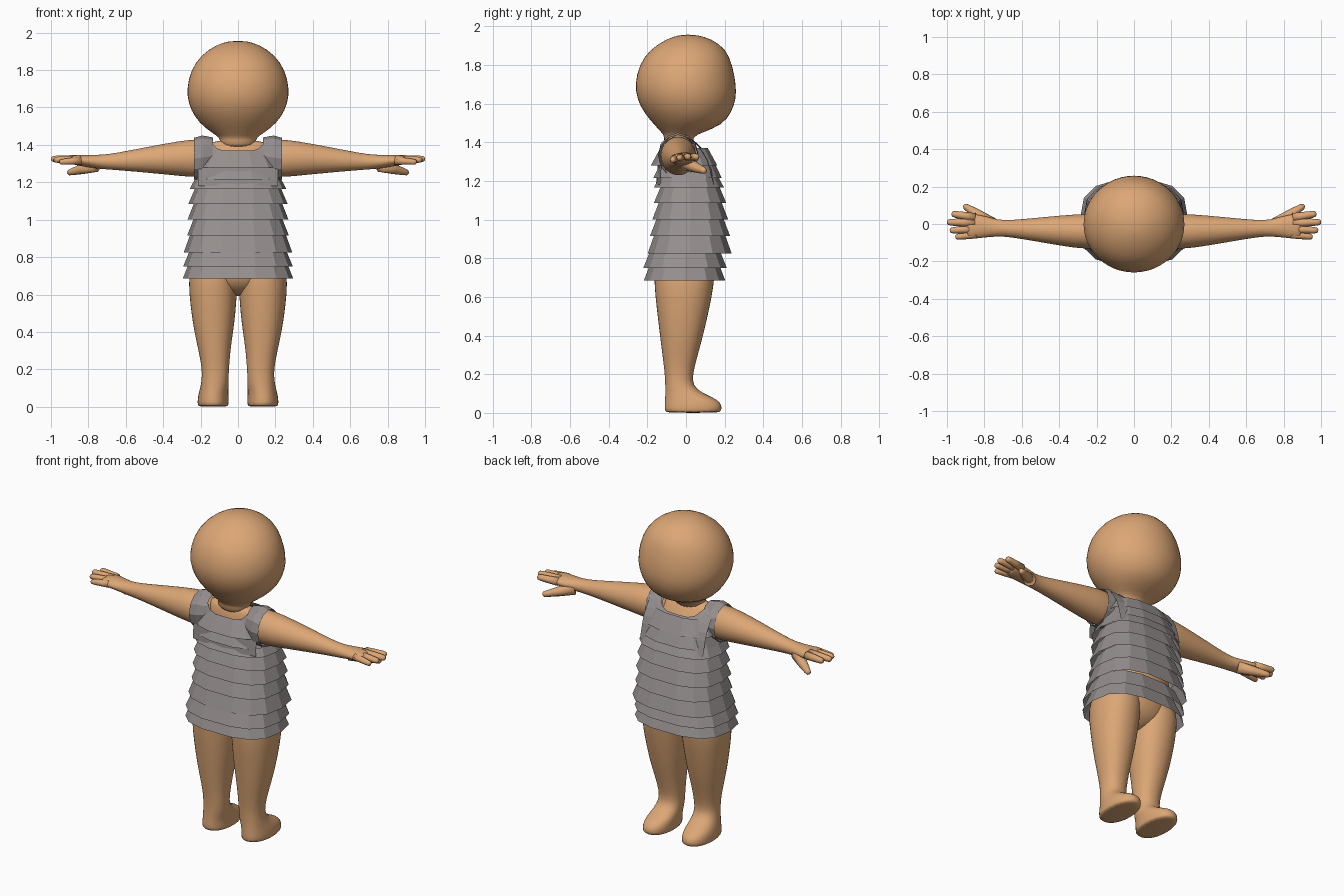
import bpy, math
from mathutils import Vector

if "Cube" in bpy.data.objects:
    bpy.data.objects.remove(bpy.data.objects["Cube"])


def material(name, rgb):
    m = bpy.data.materials.new(name)
    m.diffuse_color = (*rgb, 1)
    m.use_nodes = True
    m.node_tree.nodes["Principled BSDF"].inputs["Base Color"].default_value = m.diffuse_color
    return m


SKIN = material("warm skin", (0.72, 0.385, 0.18))
CLOTH = material("warm grey cloth", (0.30, 0.275, 0.27))


def make(name, verts, faces, mat, smooth=False, mirror=False, subdiv=0):
    me = bpy.data.meshes.new(name)
    me.from_pydata(verts, [], faces)
    me.materials.append(mat)
    for p in me.polygons:
        p.use_smooth = smooth
    ob = bpy.data.objects.new(name, me)
    bpy.context.collection.objects.link(ob)
    if mirror:
        ob.modifiers.new("mirror", 'MIRROR').use_mirror_merge = False
    if subdiv:
        s = ob.modifiers.new("round", 'SUBSURF')
        s.levels = s.render_levels = subdiv
    return ob


def loft(name, rings, mat, caps=True, **kw):
    """Skin a list of equally sized point rings."""
    n = len(rings[0])
    faces = [(k * n + i, k * n + (i + 1) % n, (k + 1) * n + (i + 1) % n, (k + 1) * n + i)
             for k in range(len(rings) - 1) for i in range(n)]
    if caps:
        last = (len(rings) - 1) * n
        faces += [tuple(reversed(range(n))), tuple(range(last, last + n))]
    return make(name, [p for r in rings for p in r], faces, mat, **kw)


def oval(a0, a1, b0, b1, n=20, e=2.0, phase=0.0):
    """Superellipse filling the box a0..a1, b0..b1."""
    pts = []
    for i in range(n):
        t = 2 * math.pi * (i + phase) / n
        c, s = math.cos(t), math.sin(t)
        pts.append(((a0 + a1) / 2 + (a1 - a0) / 2 * math.copysign(abs(c) ** (2 / e), c),
                    (b0 + b1) / 2 + (b1 - b0) / 2 * math.copysign(abs(s) ** (2 / e), s)))
    return pts


def level(z, x0, x1, y0, y1, **kw):
    return [(x, y, z) for x, y in oval(x0, x1, y0, y1, **kw)]


def upright(x, y0, y1, z0, z1, **kw):
    return [(x, y, z) for y, z in oval(y0, y1, z0, z1, **kw)]


# head and neck: height, half width, rear, face side
head = [(1.38, .10, -.12, .04), (1.43, .095, -.11, .035), (1.447, .11, -.125, .08),
        (1.49, .18, -.165, .19), (1.55, .235, -.218, .235), (1.62, .268, -.255, .262),
        (1.70, .278, -.268, .262), (1.80, .255, -.245, .242), (1.88, .20, -.19, .21),
        (1.935, .12, -.10, .135), (1.957, .04, -.03, .05)]
loft("head", [level(z, -h, h, a, b, n=24) for z, h, a, b in head], SKIN, smooth=True, subdiv=1)

# torso under the tunic
torso = [(.59, .04, -.06, .04), (.63, .15, -.12, .10), (.68, .235, -.165, .145),
         (.80, .235, -.165, .16), (1.0, .205, -.13, .165), (1.2, .19, -.125, .12),
         (1.32, .19, -.11, .07), (1.40, .17, -.10, .02), (1.425, .13, -.08, .0)]
loft("torso", [level(z, -h, h, a, b) for z, h, a, b in torso], SKIN, smooth=True, subdiv=1)

# legs and feet: height, inner, outer, heel side, toe side
leg = [(.0, .055, .21, -.10, .17), (.008, .05, .217, -.112, .185), (.04, .05, .217, -.112, .188),
       (.07, .05, .212, -.11, .165), (.10, .05, .203, -.108, .09), (.14, .05, .195, -.108, .035),
       (.20, .048, .192, -.11, .035), (.30, .04, .212, -.123, .062), (.40, .025, .235, -.136, .09),
       (.50, .012, .25, -.148, .113), (.60, .005, .262, -.16, .135), (.70, .0, .265, -.167, .15),
       (.78, .0, .25, -.165, .15)]
loft("leg", [level(z, a, b, c, d, e=2.2) for z, a, b, c, d in leg], SKIN,
     smooth=True, mirror=True, subdiv=1)

# arms and palms: distance out, y range, z range
arm = [(.12, -.11, .03, 1.25, 1.415), (.20, -.135, .055, 1.222, 1.434), (.30, -.133, .055, 1.232, 1.425),
       (.50, -.098, .036, 1.252, 1.387), (.66, -.07, .02, 1.266, 1.355), (.73, -.066, .022, 1.27, 1.347),
       (.80, -.073, .045, 1.28, 1.347), (.86, -.08, .055, 1.29, 1.347), (.90, -.078, .052, 1.298, 1.342)]
loft("arm", [upright(*a) for a in arm], SKIN, smooth=True, mirror=True, subdiv=1)


# fingers
def finger(name, p0, p1, r0, r1):
    p0, p1 = Vector(p0), Vector(p1)
    d = p1 - p0
    side = d.cross(Vector((0, 0, 1))).normalized()
    up = side.cross(d).normalized()
    rings = []
    for t, r in ((0, r0), (.5, (r0 + r1) / 2), (.85, r1), (.96, r1 * .8), (1, r1 * .35)):
        rings.append([p0 + d * t + side * (r * a) + up * (r * b)
                      for a, b in oval(-1, 1, -1, 1, n=10)])
    loft(name, rings, SKIN, smooth=True, mirror=True)


finger("thumb", (.76, .0, 1.29), (.91, .1, 1.25), .036, .019)
finger("index_finger", (.85, .034, 1.32), (.975, .055, 1.325), .024, .018)
finger("middle_finger", (.85, .006, 1.323), (1.0, .01, 1.325), .024, .018)
finger("ring_finger", (.85, -.026, 1.321), (.985, -.035, 1.32), .023, .017)
finger("little_finger", (.84, -.055, 1.317), (.955, -.07, 1.308), .022, .016)

# tunic tiers: hem height, top height, half width, rear, face side
tiers = [(.685, .80, .295, -.222, .207), (.75, .86, .293, -.225, .215), (.825, .95, .29, -.202, .24),
         (.915, 1.03, .272, -.19, .232), (1.0, 1.115, .27, -.178, .222), (1.085, 1.19, .265, -.17, .212),
         (1.165, 1.25, .258, -.17, .20), (1.215, 1.31, .235, -.172, .188), (1.28, 1.37, .232, -.185, .165)]
for i, (z0, z1, h, a, b) in enumerate(tiers):
    k = .045 if i < 8 else .05
    hem = level(z0, -h, h, a, b, n=14, e=2.7)
    top = level(z1, -h + k, h - k, a + k, b - k, n=14, e=2.7)
    loft("tunic_tier", [hem, top], CLOTH, caps=False)


# yoke panels with scooped neck and shoulder straps
def along(table, z):
    for (z0, y0), (z1, y1) in zip(table, table[1:]):
        if z <= z1:
            return y0 + (y1 - y0) * (z - z0) / (z1 - z0)
    return table[-1][1]


neckline = [(0, 1.365), (.07, 1.367), (.11, 1.38), (.14, 1.41), (.165, 1.447), (.215, 1.44)]
neckline = [(-x, z) for x, z in reversed(neckline[1:])] + neckline
ROWS = 6
for name, curve in (("yoke_rear", [(1.18, -.155), (1.30, -.145), (1.39, -.12), (1.43, -.085), (1.447, -.035)]),
                    ("yoke_face_side", [(1.18, .165), (1.30, .13), (1.38, .075), (1.43, .02), (1.447, -.035)])):
    verts, n = [], len(neckline)
    for r in range(ROWS + 1):
        for x, top in neckline:
            z = 1.18 + (top - 1.18) * r / ROWS
            y = along(curve, z)
            verts.append((x, y * (1 - 3 * x * x), z))
    faces = [(r * n + i, r * n + i + 1, (r + 1) * n + i + 1, (r + 1) * n + i)
             for r in range(ROWS) for i in range(n - 1)]
    make(name, verts, faces, CLOTH)

# armhole trims and shoulder straps
loft("armhole_trim", [upright(.135, -.125, .045, 1.24, 1.44, n=12),
                      upright(.19, -.145, .065, 1.215, 1.45, n=12),
                      upright(.236, -.142, .062, 1.215, 1.438, n=12)],
     CLOTH, caps=False, mirror=True)
